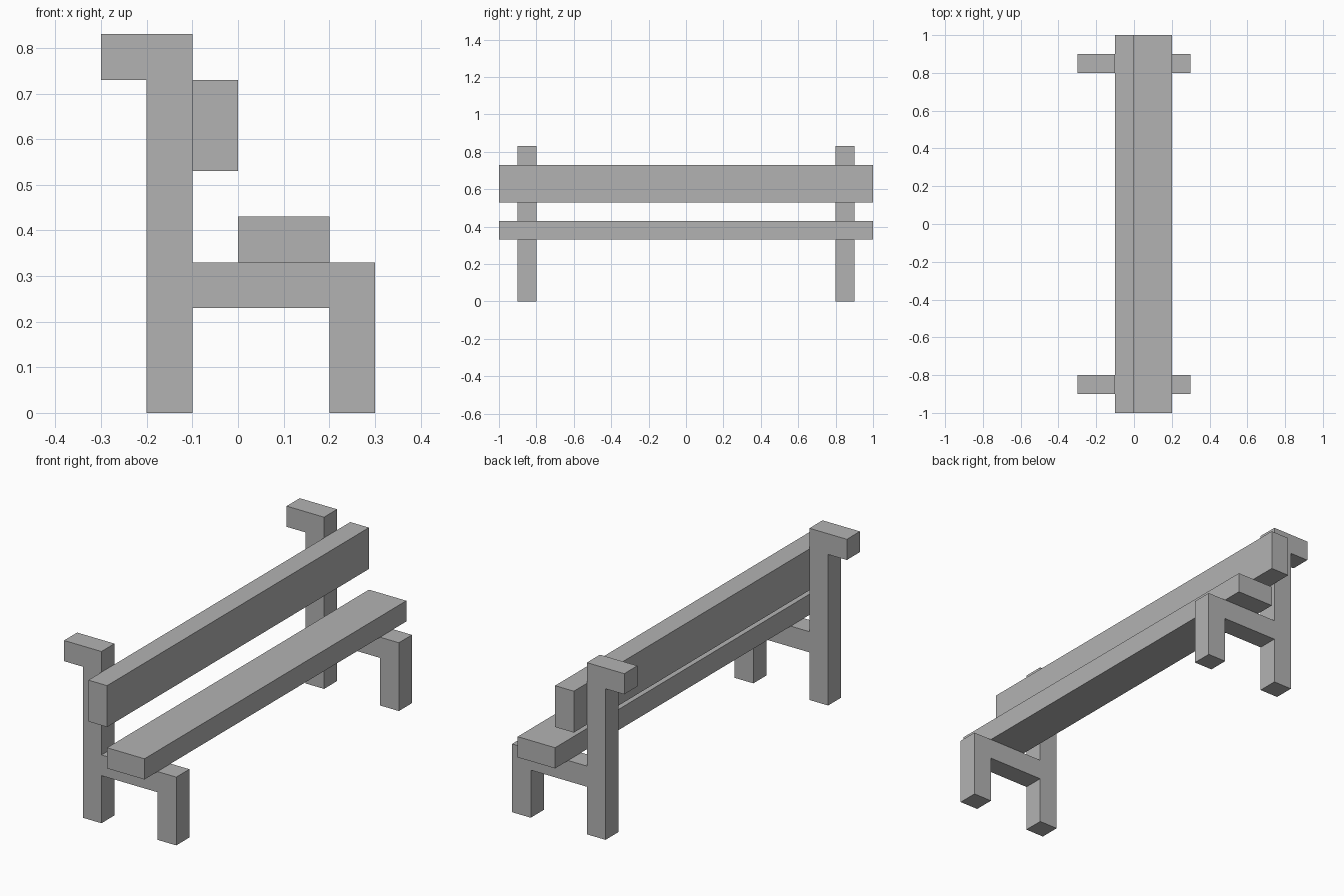
import bpy
import bmesh

cube = bpy.data.objects.get("Cube")
if cube:
    bpy.data.objects.remove(cube, do_unlink=True)

# Single plain grey
grey = bpy.data.materials.new("plain grey")
grey.use_nodes = True
colour = (0.45, 0.45, 0.45, 1)
grey.diffuse_color = colour
grey.node_tree.nodes["Principled BSDF"].inputs["Base Color"].default_value = colour


def extrude_profile(name, points, y_start, y_end):
    """Extrude an x-z outline along y into a closed solid."""
    bm = bmesh.new()
    face = bm.faces.new([bm.verts.new((x, y_start, z)) for x, z in points])
    result = bmesh.ops.extrude_face_region(bm, geom=[face], use_keep_orig=True)
    moved = [v for v in result["geom"] if isinstance(v, bmesh.types.BMVert)]
    bmesh.ops.translate(bm, verts=moved, vec=(0, y_end - y_start, 0))
    bmesh.ops.recalc_face_normals(bm, faces=bm.faces)
    mesh = bpy.data.meshes.new(name)
    bm.to_mesh(mesh)
    bm.free()
    mesh.materials.append(grey)
    obj = bpy.data.objects.new(name, mesh)
    bpy.context.collection.objects.link(obj)
    return obj


def plank(name, x0, x1, z0, z1):
    return extrude_profile(name, [(x0, z0), (x1, z0), (x1, z1), (x0, z1)], -1, 1)


# End frames: tall back post with a rear hook, seat rail and short leg
frame_outline = [
    (-0.2, 0), (-0.1, 0), (-0.1, 0.23), (0.2, 0.23), (0.2, 0), (0.3, 0),
    (0.3, 0.33), (-0.1, 0.33), (-0.1, 0.83), (-0.3, 0.83), (-0.3, 0.73), (-0.2, 0.73),
]
for name, side in (("front_end_frame", -1), ("rear_end_frame", 1)):
    extrude_profile(name, frame_outline, side * 0.8, side * 0.9)

# Long planks
plank("seat_plank", 0, 0.2, 0.33, 0.43)
plank("backrest_plank", -0.1, 0, 0.53, 0.73)
